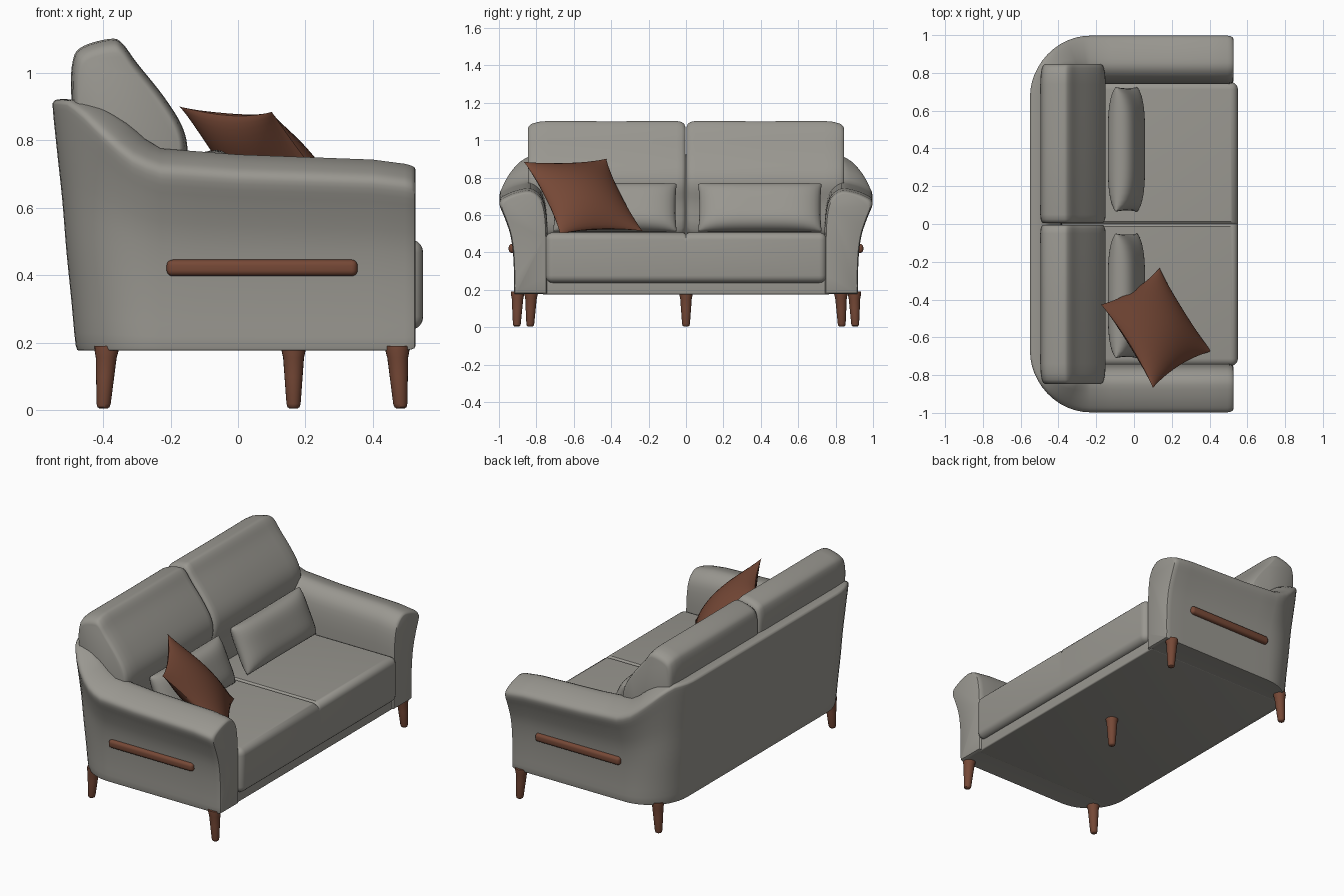
import bpy, bmesh, math
from mathutils import Vector

if "Cube" in bpy.data.objects:
    bpy.data.objects.remove(bpy.data.objects["Cube"])


def material(name, rgb):
    m = bpy.data.materials.new(name)
    m.diffuse_color = (*rgb, 1)
    m.use_nodes = True
    m.node_tree.nodes["Principled BSDF"].inputs["Base Color"].default_value = m.diffuse_color
    return m


FABRIC = material("grey fabric", (0.32, 0.31, 0.28))
BROWN = material("brown wood and leather", (0.18, 0.065, 0.037))


def finish(bm, name, mat):
    bmesh.ops.recalc_face_normals(bm, faces=bm.faces)
    me = bpy.data.meshes.new(name)
    bm.to_mesh(me)
    bm.free()
    me.materials.append(mat)
    ob = bpy.data.objects.new(name, me)
    bpy.context.collection.objects.link(ob)
    return ob


def spline(pts, n=4, closed=False):
    """Catmull-Rom curve through 2D points."""
    out, c = [], len(pts)
    get = (lambda i: Vector(pts[i % c])) if closed else (lambda i: Vector(pts[min(max(i, 0), c - 1)]))
    for i in range(c if closed else c - 1):
        a, b, d, e = (get(i + k) for k in (-1, 0, 1, 2))
        for s in range(n):
            t = s / n
            out.append(0.5 * (2 * b + (d - a) * t + (2 * a - 5 * b + 4 * d - e) * t * t
                              + (3 * b - a - 3 * d + e) * t ** 3))
    if not closed:
        out.append(get(c - 1))
    return out


def loft(name, rings, mat):
    """Skin closed rings and cap both ends."""
    bm = bmesh.new()
    vs = [[bm.verts.new(p) for p in r] for r in rings]
    n = len(vs[0])
    for a, b in zip(vs, vs[1:]):
        for i in range(n):
            j = (i + 1) % n
            bm.faces.new((a[i], a[j], b[j], b[i]))
    bm.faces.new(vs[0])
    bm.faces.new(vs[-1])
    return finish(bm, name, mat)


def rounded_box(name, lo, hi, bevel, mat, groove=0):
    bm = bmesh.new()
    bmesh.ops.create_cube(bm, size=1)
    lo, hi = Vector(lo), Vector(hi)
    for v in bm.verts:
        v.co = Vector([(lo[i] + hi[i]) / 2 + v.co[i] * (hi[i] - lo[i]) for i in range(3)])
    bmesh.ops.bevel(bm, geom=bm.edges[:], offset=bevel, segments=5, profile=0.5, affect='EDGES')
    if groove:  # shallow seam across the middle of the top
        for y in (-0.014, 0, 0.014):
            bmesh.ops.bisect_plane(bm, geom=bm.verts[:] + bm.edges[:] + bm.faces[:],
                                   plane_co=(0, y, 0), plane_no=(0, 1, 0))
        for v in bm.verts:
            if abs(v.co.y) < 1e-4 and v.co.z > hi.z - bevel:
                v.co.z -= groove
    return finish(bm, name, mat)


def pillow(name, c, e1, e2, thick, pinch, p, power, mat, n=20):
    """Stuffed cushion spanned by half-axes e1 and e2."""
    c, e1, e2 = Vector(c), Vector(e1), Vector(e2)
    nrm = e1.cross(e2).normalized()
    bm = bmesh.new()
    for side in (-1, 1):
        grid = []
        for i in range(n + 1):
            u = math.sin(math.pi / 2 * (2 * i / n - 1))
            row = []
            for j in range(n + 1):
                v = math.sin(math.pi / 2 * (2 * j / n - 1))
                h = max(0, (1 - abs(u) ** p) * (1 - abs(v) ** p)) ** power
                row.append(bm.verts.new(c + e1 * u * (1 - pinch * (1 - v * v))
                                        + e2 * v * (1 - pinch * (1 - u * u))
                                        + nrm * side * thick * h))
            grid.append(row)
        for i in range(n):
            for j in range(n):
                bm.faces.new((grid[i][j], grid[i + 1][j], grid[i + 1][j + 1], grid[i][j + 1]))
    bmesh.ops.remove_doubles(bm, verts=bm.verts[:], dist=1e-5)
    return finish(bm, name, mat)


def interp(x, table):
    for (x0, y0), (x1, y1) in zip(table, table[1:]):
        if x <= x1:
            return y0 + (y1 - y0) * max(0, (x - x0) / (x1 - x0))
    return table[-1][1]


# Wraparound shell: arms and back; sections are (outward offset, height fraction)
Z0 = 0.177
ARM = spline([(-.18, 0), (-.18, .55), (-.17, .8), (-.145, .93), (-.09, 1), (-.02, .985), (.04, .945),
              (.072, .905), (.075, .85), (.05, .74), (.02, .58), (.005, .4), (0, .2), (0, .02), (-.01, 0)], 3)
BACK = spline([(-.1, 0), (-.1, .55), (-.08, .8), (-.03, .95), (0, .99), (.02, 1), (.055, 1),
               (.068, .99), (.07, .96), (.058, .8), (.042, .6), (.03, .4), (.015, .2), (.002, .02), (-.01, 0)], 3)


def section(x, y, nx, ny, top, blend, inset=0):
    ring = []
    for a, b in zip(ARM, BACK):
        u, k = a.lerp(b, blend)
        u = -.06 + (u + .06) * (1 - inset)
        k = .5 + (k - .5) * (1 - inset * .3)
        ring.append(Vector((x + nx * u, y + ny * u, Z0 + k * (top - Z0))))
    return ring


TOP_ARM = [(-.23, .775), (0, .757), (.4, .742), (.53, .725)]
TOP_CORNER = [(0, .775), (15, .805), (32, .86), (45, .895), (58, .92), (90, .922)]
half = []
for x, inset in ((.527, .16), (.524, .08), (.514, .03), (.495, 0), (.4, 0), (.2, 0), (0, 0), (-.12, 0)):
    half.append(section(x, .92, 0, 1, interp(x, TOP_ARM), 0, inset))
R = 0.25
for i in range(13):
    deg = 90 * i / 12
    a = math.radians(deg)
    t = min(1, deg / 65)
    nx, ny = -math.sin(a), math.cos(a)
    half.append(section(-.23 + R * nx, .67 + R * ny, nx, ny, interp(deg, TOP_CORNER), t * t * (3 - 2 * t)))
half.append(section(-.48, .3, -1, 0, .922, 1))
other = [[Vector((p.x, -p.y, p.z)) for p in r] for r in reversed(half)]
loft("arms_and_back_shell", half + other, FABRIC)

# Base and seat
rounded_box("base", (-.46, -.77, Z0 - .001), (.513, .77, .32), .008, FABRIC)
rounded_box("seat", (-.45, -.752, .237), (.55, .752, .507), .04, FABRIC, groove=.012)

# Back cushions
CUSHION = spline([(-.36, .49), (-.47, .7), (-.495, .93), (-.49, 1.04), (-.46, 1.08), (-.38, 1.102),
                  (-.345, 1.09), (-.3, 1.03), (-.22, .93), (-.165, .84), (-.15, .76), (-.17, .66),
                  (-.2, .49)], 4, True)
for s, label in ((1, "right"), (-1, "left")):
    rings = []
    for y, k in ((.004, .9), (.01, .95), (.025, .985), (.05, 1), (.4, .995), (.74, 1), (.79, .985),
                 (.825, .95), (.84, .91), (.846, .86)):
        rings.append([Vector((-.33 + (p.x + .33) * k, s * y, .8 + (p.y - .8) * k)) for p in CUSHION])
    loft(label + "_back_cushion", rings, FABRIC)
    # Lumbar pillow
    pillow(label + "_lumbar_pillow", (-.04, .395 if s > 0 else -.38, .64), (0, .33, 0),
           (-.057, 0, .127), .075, .02, 4, .5, FABRIC)

# Scatter pillow
pillow("scatter_pillow", (.118, -.55, .70), (.137, -.22, -.008), (.155, .097, -.193),
       .09, .1, 2, .65, BROWN)


# Tapered legs
def leg(name, x, y, dx, dy):
    rings = []
    for z, r in ((.004, .012), (.008, .018), (.018, .021), (.1, .027), (.155, .031), (.177, .036), (.19, .036)):
        f = 1 - z / .18
        rings.append([Vector((x + dx * f + r * math.cos(t), y + dy * f + r * math.sin(t), z))
                      for t in [2 * math.pi * i / 20 for i in range(20)]])
    loft(name, rings, BROWN)


leg("middle_leg", .165, 0, 0, 0)
for s, label in ((1, "right"), (-1, "left")):
    leg(label + "_front_leg", .473, s * .9, .01, s * .005)
    leg(label + "_back_leg", -.39, s * .828, -.01, s * .005)
    # Side trim bar
    ys = sorted((s * .9, s * .948))
    rounded_box(label + "_side_bar", (-.212, ys[0], .397), (.355, ys[1], .446), .018, BROWN)

# Smooth shading with crisp edges
bpy.ops.object.select_all(action='SELECT')
bpy.context.view_layer.objects.active = bpy.context.selected_objects[0]
bpy.ops.object.shade_smooth_by_angle(angle=math.radians(40))
